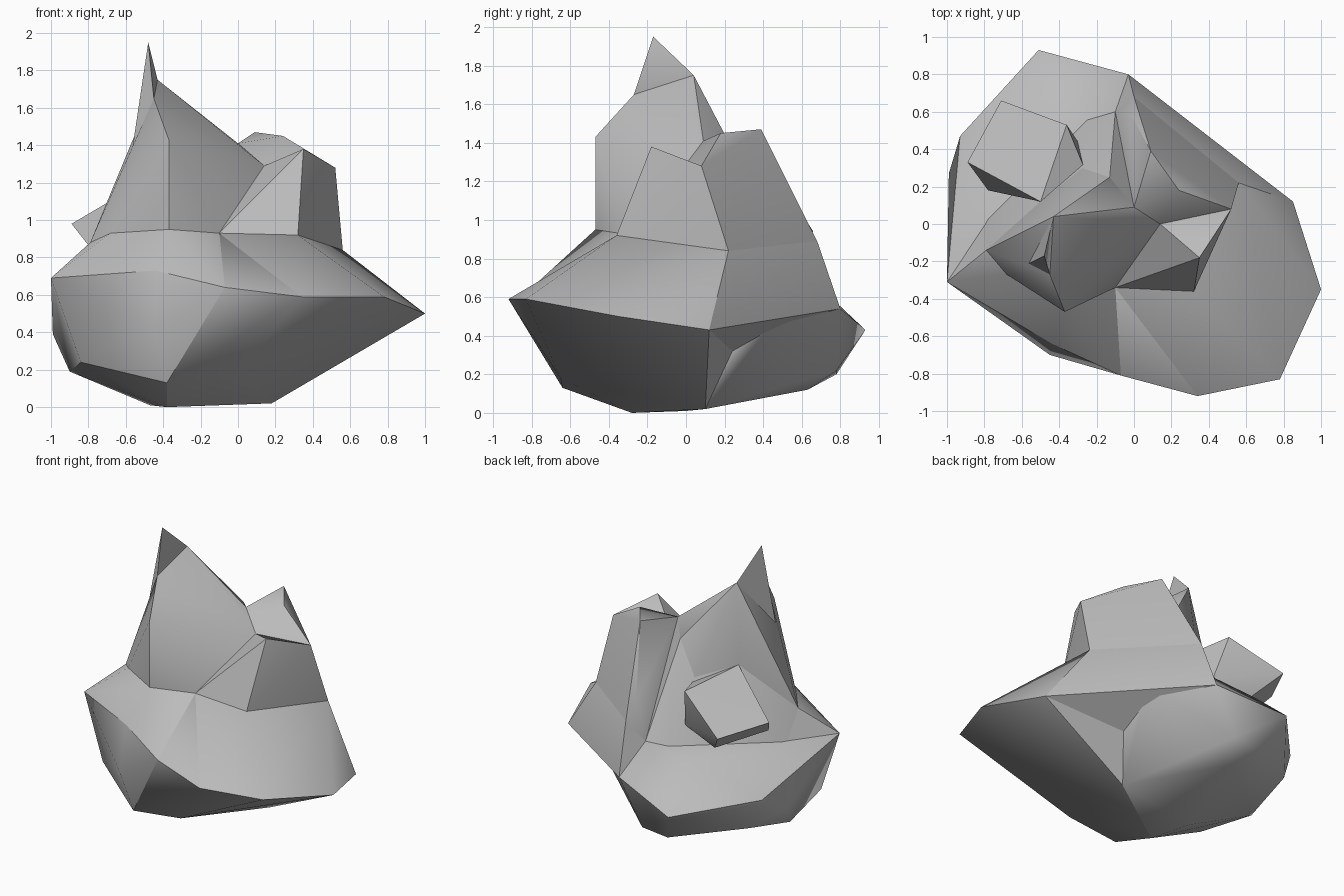
import bpy, bmesh, math

old_cube = bpy.data.objects.get("Cube")
if old_cube:
    bpy.data.objects.remove(old_cube, do_unlink=True)

# One plain grey stone material
stone = bpy.data.materials.new("grey_stone")
stone.use_nodes = True
grey = (0.5, 0.5, 0.5, 1.0)
stone.diffuse_color = grey
stone.node_tree.nodes["Principled BSDF"].inputs["Base Color"].default_value = grey


def chiselled_rock(name, corners, smooth_degrees=40):
    """Stretch a faceted convex stone over its corner points."""
    bm = bmesh.new()
    for corner in corners:
        bm.verts.new(corner)
    result = bmesh.ops.convex_hull(bm, input=bm.verts[:])
    unused = {item for key in ("geom_interior", "geom_unused")
              for item in result[key] if isinstance(item, bmesh.types.BMVert)}
    bmesh.ops.delete(bm, geom=list(unused), context='VERTS')
    bmesh.ops.recalc_face_normals(bm, faces=bm.faces[:])
    mesh = bpy.data.meshes.new(name)
    bm.to_mesh(mesh)
    bm.free()
    mesh.materials.append(stone)
    rock = bpy.data.objects.new(name, mesh)
    bpy.context.collection.objects.link(rock)
    bpy.ops.object.select_all(action='DESELECT')
    rock.select_set(True)
    bpy.context.view_layer.objects.active = rock
    bpy.ops.object.shade_smooth_by_angle(angle=math.radians(smooth_degrees))
    return rock


# Corners shared by neighbouring stones, so that their seams meet
front_ledge_right = (-.37, -.47, .95)
front_ledge_middle = (-.1, -.34, .93)
front_ledge_left = (.32, -.36, .92)
side_ledge_right = (-.68, -.27, .93)
side_ledge_corner = (-.79, -.14, .88)
side_ledge_left = (.56, .22, .84)
back_ledge = (0, .68, .89)
saddle_front = (.14, 0, 1.29)
saddle_back = (0, .09, 1.41)
saddle_low = (-.13, .25, 1.35)
left_shoulder = (.52, .08, 1.28)
slab_root = (-.27, .31, 1.1)
slab_peak = (-.5, .12, 1.21)
spike_front = (-.45, -.27, 1.65)
spike_back = (-.43, .04, 1.75)
spike_side = (-.58, -.22, 1.28)
right_foot = (-.8, .02, .66)
shelf_ridge = (-.5, .62, .7)
valley_right = (-.25, .56, .72)
valley_left = (-.1, .6, .74)

# Jagged rim of the lower boulder
rim_right = (-1, -.31, .69)
rim_front_right = (-.44, -.64, .73)
rim_front_middle = (-.07, -.81, .64)
rim_front = (.34, -.92, .59)
rim_front_left = (.78, -.83, .59)
rim_left_tip = (1, -.35, .5)
rim_back_left = (.85, .12, .43)
rim_back_notch = (.31, .5, .52)
rim_back = (-.03, .8, .54)

# Underside of the lower boulder, with a deep hollow at the back left
hollow = (.29, .24, .32)
base_left = (.18, .1, .02)
base_right = (-.38, -.28, 0)
keel_right = (-.38, -.64, .13)
keel_front = (0, -.65, .18)

# Lower boulder, in two halves that meet at the hollow
chiselled_rock("boulder_left_half", [
    rim_front_middle, rim_front, rim_front_left, rim_left_tip, rim_back_left,
    hollow, base_left, base_right, keel_right, keel_front, front_ledge_middle,
])
chiselled_rock("boulder_right_half", [
    rim_right, rim_front_right, rim_front_middle, rim_back_notch, rim_back,
    (-.45, -.7, .42), (-.99, .27, .39), (-.93, .47, .49), (-.51, .93, .43),
    right_foot, shelf_ridge, valley_right, valley_left,
    hollow, base_left, base_right, keel_right, keel_front,
    (-.84, -.33, .24), (-.9, .11, .19), (-.85, .5, .28),
    (-.47, 0, .01), (-.3, .63, .12), (-.2, .78, .22), (-.4, .78, .2),
])

# Sloping ledges between the rim and the crags
chiselled_rock("right_front_ledge", [
    front_ledge_right, front_ledge_middle, side_ledge_right, side_ledge_corner,
    rim_right, rim_front_right, rim_front_middle, right_foot,
])
chiselled_rock("left_front_ledge", [
    front_ledge_middle, front_ledge_left, side_ledge_left,
    rim_front_middle, rim_front, rim_front_left, rim_left_tip, rim_back_left,
])
chiselled_rock("back_ledge", [
    side_ledge_left, back_ledge, rim_back_left, rim_back_notch, rim_back,
    valley_left, saddle_front, hollow,
])

# Tall crag with its ridge, the wall behind it, and a thin leaning spike
chiselled_rock("ridged_crag", [
    front_ledge_right, front_ledge_middle, side_ledge_right, side_ledge_corner,
    saddle_front, saddle_back, saddle_low, slab_root, slab_peak,
    spike_front, spike_back, spike_side, (-.37, -.47, 1.43),
])
chiselled_rock("crag_back_wall", [
    saddle_back, saddle_low, slab_root, slab_peak, side_ledge_corner,
    valley_right, valley_left, right_foot,
])
chiselled_rock("leaning_spike", [
    spike_front, spike_back, spike_side, (-.48, -.17, 1.95),
])

# Squat block beside the crag, in a front and a back half
chiselled_rock("front_block", [
    front_ledge_middle, front_ledge_left, side_ledge_left,
    saddle_front, left_shoulder, (.35, -.18, 1.38), (0, .3, .8),
])
chiselled_rock("back_block", [
    back_ledge, side_ledge_left, left_shoulder,
    saddle_front, saddle_back, valley_left,
    (.24, .18, 1.45), (.09, .39, 1.47), (-.02, .59, 1.02),
])

# Tilted slab jutting out at the back
chiselled_rock("jutting_slab", [
    slab_peak, slab_root, (-.89, .33, .98), (-.71, .66, .94), (-.36, .53, 1.14),
    (-.78, .18, .84), (-.55, .46, .76), (-.3, .44, .85),
])
